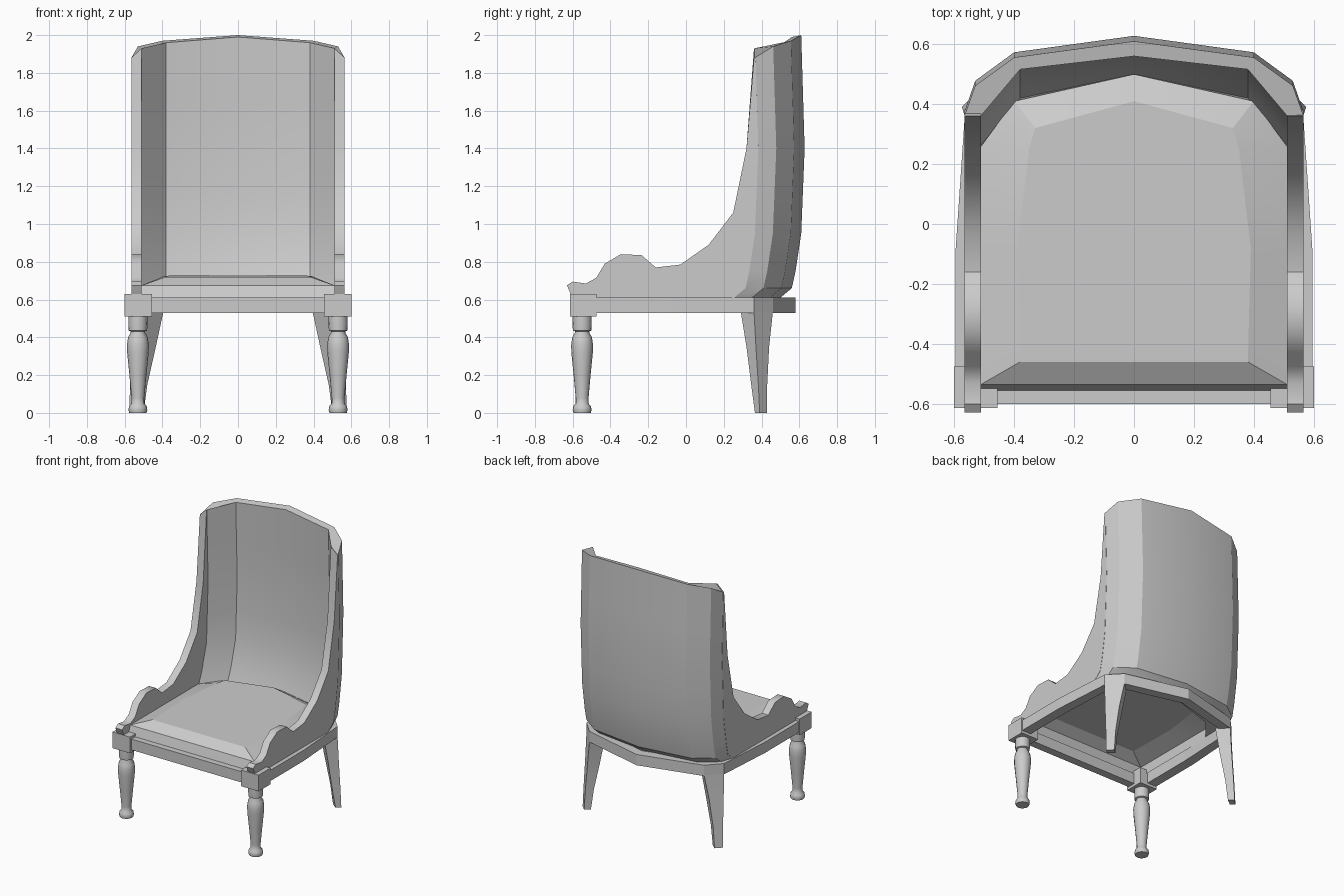
import bpy, bmesh, math

cube = bpy.data.objects.get("Cube")
if cube:
    bpy.data.objects.remove(cube, do_unlink=True)

grey = bpy.data.materials.new("plain grey")
grey.use_nodes = True
GREY = (0.6, 0.6, 0.6, 1)
grey.diffuse_color = GREY
for node in grey.node_tree.nodes:
    if node.type == 'BSDF_PRINCIPLED':
        node.inputs["Base Color"].default_value = GREY


def finish(bm, name, smooth=None):
    bmesh.ops.recalc_face_normals(bm, faces=bm.faces[:])
    mesh = bpy.data.meshes.new(name)
    bm.to_mesh(mesh)
    bm.free()
    mesh.materials.append(grey)
    obj = bpy.data.objects.new(name, mesh)
    bpy.context.collection.objects.link(obj)
    if smooth:
        bpy.ops.object.select_all(action='DESELECT')
        obj.select_set(True)
        bpy.context.view_layer.objects.active = obj
        bpy.ops.object.shade_smooth_by_angle(angle=math.radians(smooth))
    return obj


def loft(name, rings, caps=(True, True), smooth=None, closed=False):
    """Bridge matching rings of points; closed joins the last to the first."""
    bm = bmesh.new()
    loops = [[bm.verts.new(p) for p in ring] for ring in rings]
    pairs = list(zip(loops, loops[1:]))
    if closed:
        pairs.append((loops[-1], loops[0]))
    for a, b in pairs:
        for i in range(len(a)):
            j = (i + 1) % len(a)
            bm.faces.new((a[i], a[j], b[j], b[i]))
    if caps[0]:
        bm.faces.new(loops[0])
    if caps[1]:
        bm.faces.new(loops[-1])
    return finish(bm, name, smooth)


def mirrored(half):
    """Complete a half outline across x; points on x = 0 stay single."""
    return half + [(-p[0], *p[1:]) for p in reversed(half) if p[0] > 0]


def lean(z):
    """How far the backrest shifts in y at a given height."""
    keys = [(.61, -.11), (.66, -.05), (.75, -.03), (.95, 0), (1.4, .018), (2, 0)]
    for (z0, s0), (z1, s1) in zip(keys, keys[1:]):
        if z <= z1:
            return s0 + (s1 - s0) * (z - z0) / (z1 - z0)
    return 0


# Seat frame: hollow ring that narrows to a faceted back
outer = mirrored([(.595, -.6), (.595, -.08), (.565, .36), (.47, .46), (0, .58)])
inner = mirrored([(.52, -.54), (.52, -.08), (.5, .33), (.43, .4), (0, .51)])
loft("seat_frame",
     [[(x, y, z) for x, y in line]
      for line, z in ((outer, .53), (outer, .61), (inner, .61), (inner, .53))],
     caps=(False, False), closed=True)

# Cushion: domed cover, open underneath
rim = mirrored([(.51, -.535), (.51, -.08), (.51, .26), (.4, .41), (0, .5)])
crown = mirrored([(.38, -.46), (.39, -.08), (.35, .25), (.33, .32), (0, .41)])
loft("seat_cushion",
     [[(x, min(y, y * 1.045), .6) for x, y in rim],
      [(x, y, .675) for x, y in rim],
      [(x, y, .725 + .01 * y) for x, y in crown]],
     caps=(False, True), smooth=18)

# Backrest: curved wall; columns are x, y, top height, lower shift factor
out_half = [(.565, .36, 1.88, 1), (.53, .46, 1.94, 1), (.4, .555, 1.97, 1), (0, .61, 2, 1)]
in_half = [(.51, .36, 1.93, 1.9), (.38, .515, 1.96, 1.9), (0, .56, 1.99, 1.2)]
columns = mirrored(out_half)
columns += [(-x, y, z, k) for x, y, z, k in mirrored(in_half)]


def back_ring(z):
    ring = []
    for x, y, top, factor in columns:
        h = top if z == 2 else z
        s = lean(h)
        ring.append((x, y + (s * factor if s < 0 else s), h))
    return ring


loft("backrest", [back_ring(z) for z in (.61, .66, .75, .95, 1.15, 1.4, 1.65, 2)], smooth=25)

# Side panels with a scrolled arm outline
arm = [(-.6, .61), (-.615, .64), (-.63, .675), (-.6, .695), (-.53, .685),
       (-.475, .715), (-.43, .79), (-.345, .84), (-.235, .835), (-.16, .77),
       (-.03, .785), (.12, .89), (.25, 1.06), (.32, 1.4), (.36, 1.88)]
arm += [(.365 + lean(z), z) for z in (1.88, 1.4, .95, .75, .66, .61)]
# Small parts repeated on both sides
leg_profile = [(.046, 0), (.05, .015), (.047, .035), (.034, .05), (.034, .08),
               (.045, .2), (.057, .32), (.058, .36), (.052, .4), (.038, .425),
               (.038, .432), (.049, .436), (.051, .47), (.05, .515)]
# Rear leg sections: front, outer, back and inner corners
rear_sections = [
    (0, [(.545, .365), (.575, .39), (.535, .43), (.5, .4)]),
    (.15, [(.53, .345), (.572, .383), (.525, .43), (.48, .395)]),
    (.35, [(.515, .32), (.568, .37), (.5, .44), (.435, .39)]),
    (.535, [(.5, .29), (.565, .36), (.47, .46), (.395, .39)])]

for side, s in (("left", 1), ("right", -1)):
    loft(side + "_side_panel",
         [[(s * x, y, z + (.05 if x < .52 and z == 1.88 else 0)) for y, z in arm]
          for x in (.51, .565)], smooth=40)

    # Corner block
    loft(side + "_front_block",
         [[(s * x, y, z) for x, y in ((.455, -.615), (.6, -.615), (.6, -.475), (.455, -.475))]
          for z in (.51, .63)])

    # Turned front leg
    turn = [2 * math.pi * i / 16 for i in range(16)]
    loft(side + "_front_leg",
         [[(s * .53 + r * math.cos(a), -.55 + r * math.sin(a), z) for a in turn]
          for r, z in leg_profile], smooth=50)

    # Splayed rear leg
    loft(side + "_rear_leg",
         [[(s * x, y, z) for x, y in section] for z, section in rear_sections], smooth=30)
